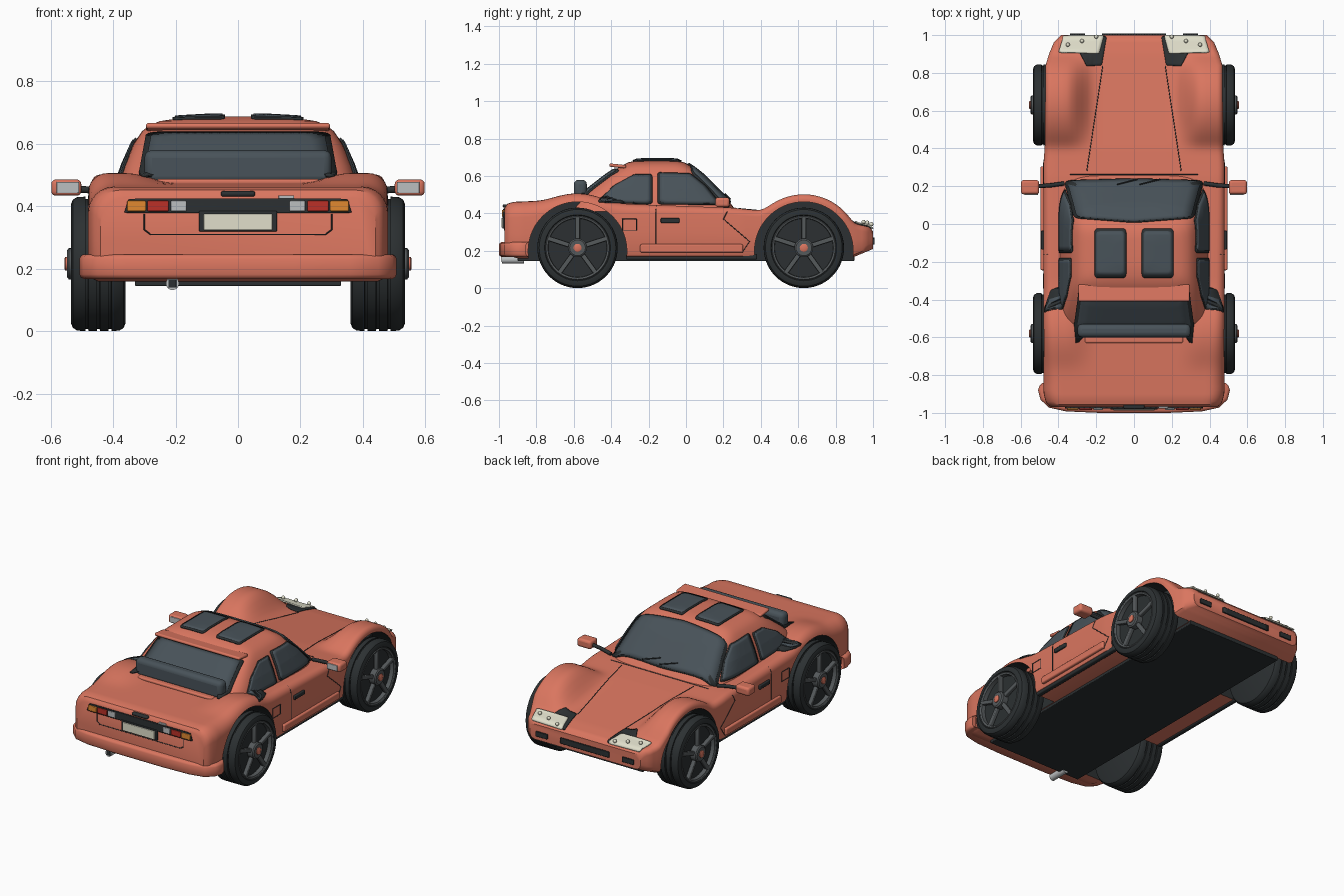
import bpy, bmesh
from math import sin, cos, pi, sqrt, radians
from mathutils import Vector as V
from mathutils.bvhtree import BVHTree

if "Cube" in bpy.data.objects:
    bpy.data.objects.remove(bpy.data.objects["Cube"])


def material(name, rgb):
    m = bpy.data.materials.new(name)
    m.diffuse_color = (*rgb, 1)
    m.use_nodes = True
    m.node_tree.nodes["Principled BSDF"].inputs["Base Color"].default_value = m.diffuse_color
    return m


PAINT = material("paint", (.70, .18, .115))
DARK = material("dark_trim", (.025, .03, .032))
GLASS = material("glass", (.065, .085, .1))
RIM = material("rim_grey", (.09, .1, .105))
CREAM = material("cream", (.75, .74, .6))
ORANGE = material("amber", (.75, .25, .03))
RED = material("red", (.5, .03, .02))
SILVER = material("silver", (.5, .52, .53))


def smooth(o):
    bpy.ops.object.select_all(action='DESELECT')
    o.select_set(True)
    bpy.context.view_layer.objects.active = o
    bpy.ops.object.shade_smooth_by_angle(angle=radians(35))


def mesh(name, verts, faces, mat, finish=True):
    me = bpy.data.meshes.new(name)
    me.from_pydata([tuple(v) for v in verts], [], faces)
    bm = bmesh.new()
    bm.from_mesh(me)
    bmesh.ops.recalc_face_normals(bm, faces=bm.faces)
    bm.to_mesh(me)
    bm.free()
    me.materials.append(mat)
    o = bpy.data.objects.new(name, me)
    bpy.context.collection.objects.link(o)
    if finish:
        smooth(o)
    return o


def loft(name, rings, mat, finish=True):
    n = len(rings[0])
    faces = [(i*n+j, i*n+(j+1) % n, (i+1)*n+(j+1) % n, (i+1)*n+j)
             for i in range(len(rings)-1) for j in range(n)]
    faces += [tuple(range(n)), tuple(range((len(rings)-1)*n, len(rings)*n))]
    return mesh(name, [p for r in rings for p in r], faces, mat, finish)


def box(name, c, size, mat, bevel=.008, rot=(0, 0, 0)):
    bpy.ops.mesh.primitive_cube_add(size=1, location=c, rotation=rot)
    o = bpy.context.object
    o.name, o.scale = name, size
    bpy.ops.object.transform_apply(location=False, rotation=False, scale=True)
    o.data.materials.append(mat)
    b = o.modifiers.new("bevel", 'BEVEL')
    b.width, b.segments = bevel, 3
    smooth(o)
    return o


def rod(name, pts, r, mat):
    cu = bpy.data.curves.new(name, 'CURVE')
    cu.dimensions, cu.bevel_depth, cu.bevel_resolution, cu.use_fill_caps = '3D', r, 2, True
    sp = cu.splines.new('POLY')
    sp.points.add(len(pts)-1)
    for p, q in zip(sp.points, pts):
        p.co = (*q, 1)
    cu.materials.append(mat)
    o = bpy.data.objects.new(name, cu)
    bpy.context.collection.objects.link(o)


def lathe(name, prof, x0, y0, z0, s, mat, n=56):
    return loft(name, [[(x0+s*x, y0+r*cos(2*pi*i/n), z0+r*sin(2*pi*i/n)) for i in range(n)]
                       for x, r in prof], mat)


def table(t, y):
    for (a, p), (b, q) in zip(t, t[1:]):
        if y <= b:
            return p+(q-p)*max(0, (y-a)/(b-a))
    return t[-1][1]


# body shell: cross-sections along y, with fender humps over the axles
AXLES = (-.58, .63)
WIDTH = [(-.97, .44), (-.95, .465), (-.89, .48), (.3, .48), (.42, .472), (.84, .468), (.9, .45), (.96, .425), (1, .385)]
CENTRE = [(-.97, .43), (-.955, .452), (-.92, .462), (-.6, .475), (-.3, .45), (.25, .43), (.4, .415), (.9, .345), (.98, .328), (1, .305)]
BOTTOM = [(-.97, .18), (-.9, .16), (.88, .16), (1, .21)]
ROUND = [(-.97, .08), (-.85, .085), (-.55, .06), (-.3, .045), (.4, .035), (.63, .03), (1, .03)]


def deck(x, y):
    c = table(CENTRE, y)
    hump = sum(.2+sqrt(max(0, .302**2-(y-a)**2)) for a in AXLES if abs(y-a) < .302)
    f = (c**24+hump**24)**(1/24)
    t = min(1, max(0, (x-.2)/.16))
    return c+(f-c)*t*t*(3-2*t)


def section(y):
    w, b, r = table(WIDTH, y), table(BOTTOM, y), table(ROUND, y)
    top = deck(w, y)-r
    half = [(w-.03, b), (w-.008, b+.012), (w, b+.035), (w, (b+.035+top)/2)]
    half += [(w-r+r*cos(a*pi/12), deck(w-r+r*cos(a*pi/12), y)-r+r*sin(a*pi/12)) for a in range(7)]
    half += [((w-r)*(1-k/16), deck((w-r)*(1-k/16), y)) for k in range(1, 16)]
    return [(x, y, z) for x, z in half]+[(0, y, deck(0, y))]+[(-x, y, z) for x, z in half[::-1]]


STEPS = [-.97, -.962, -.955, -.94]+[-.92+i*.02 for i in range(95)]+[.975, .985, 1]
body = loft("body", [section(y) for y in STEPS], PAINT, False)

# cabin: rounded plan outlines stacked by height (z, front y, back y, half width)
LEVELS = [(.41, .27, -.64, .40), (.46, .235, -.60, .39), (.53, .165, -.52, .366), (.6, .095, -.43, .335),
          (.64, .045, -.37, .308), (.66, .015, -.335, .283), (.673, -.01, -.31, .25),
          (.682, -.04, -.27, .19), (.687, -.08, -.22, .1)]


def plan(z, f, b, w, n=72):
    power = lambda v: abs(v)**(1/3)*(1 if v > 0 else -1)
    return [(w*power(cos(2*pi*(i+.5)/n)), (f+b)/2+(f-b)/2*power(sin(2*pi*(i+.5)/n)), z) for i in range(n)]


cabin = loft("cabin", [plan(*l) for l in LEVELS], PAINT)

# surface lookup, so that windows, lamps and seams lie on the bodywork
sv, sf = [], []
for o in (body, cabin):
    k = len(sv)
    sv += [v.co.copy() for v in o.data.vertices]
    sf += [[i+k for i in p.vertices] for p in o.data.polygons]
TREE = BVHTree.FromPolygons(sv, sf)


def project(a, b, side, off):
    o, d = {'top': ((a, b, 2), (0, 0, -1)), 'left': ((-2, a, b), (1, 0, 0)), 'right': ((2, a, b), (-1, 0, 0)),
            'rear': ((a, -3, b), (0, 1, 0)), 'front': ((a, 3, b), (0, -1, 0))}[side]
    loc, n, *_ = TREE.ray_cast(V(o), V(d))
    if loc is None:
        loc, n, *_ = TREE.find_nearest(V(o))
    return loc+n*(off if n.dot(V(d)) < 0 else -off)


def subdivide(pts, k, closed=True):
    m = len(pts)
    return [tuple(V(pts[i]).lerp(V(pts[(i+1) % m]), j/k)) for i in range(m if closed else m-1) for j in range(k)]


def patch(name, pts, side, mat, off=.004, grow=1.0, k=6):
    pts = subdivide(pts, k)
    for _ in range(2):
        pts = [tuple(V(p).lerp(V(q), t)) for p, q in zip(pts, pts[1:]+pts[:1]) for t in (.25, .75)]
    c = sum((V(p) for p in pts), V((0, 0)))/len(pts)
    rings, n = 6, len(pts)
    verts = [project(*(c+(V(p)-c)*grow*r/rings), side, off) for r in range(1, rings+1) for p in pts]
    verts.append(project(*c, side, off))
    faces = [(i*n+j, i*n+(j+1) % n, (i+1)*n+(j+1) % n, (i+1)*n+j) for i in range(rings-1) for j in range(n)]
    faces += [(j, (j+1) % n, rings*n) for j in range(n)]
    o = mesh(name, verts, faces, mat)
    m = o.modifiers.new("thickness", 'SOLIDIFY')
    m.thickness, m.offset = .008, 0


def window(name, pts, side, grow=1.09, k=5):
    patch(name+"_seal", pts, side, DARK, .003, grow, k)
    patch(name+"_glass", pts, side, GLASS, .006, 1, k)


def seam(name, pts, side):
    pts = subdivide(pts, 12, False)+[pts[-1]]
    rod(name, [project(*p, side, 0) for p in pts], .0022, DARK)


def rect(x0, x1, y0, y1):
    return [(x0, y0), (x1, y0), (x1, y1), (x0, y1)]


# glazing
window("windscreen", [(-.35, .222), (0, .232), (.35, .222), (.3, .035), (0, .012), (-.3, .035)], 'top', 1.05)
window("rear_window", [(-.3, .495), (.3, .495), (.275, .63), (-.275, .63)], 'rear', 1.06)
for s, side in ((1, 'right'), (-1, 'left')):
    window("front_side_window", [(-.14, .455), (.17, .452), (.1, .54), (.02, .605), (-.14, .61)], side)
    window("rear_side_window", [(-.46, .465), (-.19, .455), (-.19, .6), (-.28, .6), (-.38, .545)], side)
    window("roof_panel", rect(*sorted((s*.05, s*.2)), -.27, -.04), 'top', 1.12)
    # seams and door furniture
    seam("bonnet_seam", [(s*.165, .84), (s*.25, .28)], 'top')
    seam("door_rear_seam", [(-.16, .2), (-.16, .44)], side)
    seam("door_front_seam", [(.22, .41), (.2, .37), (.34, .25), (.3, .19)], side)
    seam("fuel_flap", rect(-.34, -.265, .31, .37)+[(-.34, .31)], side)
    box("door_handle", (s*.484, -.085, .362), (.016, .1, .026), DARK, .005)
    box("sill", (s*.482, .03, .213), (.026, .55, .045), PAINT)
    box("sill_strip", (s*.455, .03, .168), (.03, .7, .03), DARK)
    # mirrors
    rod("mirror_arm", [(s*.37, .215, .44), (s*.44, .205, .45), (s*.51, .2, .455)], .011, DARK)
    box("mirror", (s*.55, .195, .46), (.096, .075, .052), PAINT, .014)
    box("mirror_glass", (s*.545, .157, .46), (.072, .006, .036), SILVER, .002)
    rod("wiper", [project(s*.06-.03+i*.012, .2+i*.003, 'top', .014) for i in range(10)], .004, DARK)
    # headlamps
    patch("headlamp_surround", [(s*.145, .99), (s*.17, .84), (s*.25, .835), (s*.29, .91), (s*.28, .99)], 'top', DARK, .002)
    patch("headlamp", [(s*.16, .993), (s*.185, .9), (s*.4, .905), (s*.375, .99)], 'top', CREAM, .008)
    for x, y in ((.2, .98), (.275, .965), (.35, .945)):
        bpy.ops.mesh.primitive_uv_sphere_add(segments=12, ring_count=8, radius=.011,
                                             location=project(s*x, y, 'top', .02))
        bpy.context.object.name = "headlamp_stud"
        bpy.context.object.data.materials.append(CREAM)
        smooth(bpy.context.object)
    patch("fog_slot", rect(*sorted((s*.26, s*.34)), .235, .265), 'front', DARK)
    # tail lamps
    for nm, a, b, m in (("indicator", .295, .355, ORANGE), ("brake_lamp", .222, .29, RED), ("reverse_lamp", .165, .215, SILVER)):
        box(nm, (s*(a+b)/2, -.977, .401), (b-a, .016, .034), m, .004)
patch("grille", rect(-.17, .17, .235, .27), 'front', DARK)
patch("tail_panel", [(-.365, .378), (.365, .378), (.35, .425), (-.35, .425)], 'rear', DARK)
box("plate_frame", (0, -.974, .352), (.25, .016, .066), DARK, .004)
box("number_plate", (0, -.98, .35), (.22, .014, .052), CREAM, .003)
box("boot_handle", (0, -.965, .44), (.11, .03, .018), DARK)
box("boot_badge_blank", (.155, -.968, .43), (.05, .016, .01), SILVER, .002)
seam("boot_seam", [(-.3, .375), (-.3, .325), (-.28, .31), (.28, .31), (.3, .325), (.3, .375)], 'rear')
seam("scuttle_seam", [(-.34, .262), (.34, .262)], 'top')

# roof spoiler, engine cover, floor
box("roof_spoiler", (0, -.365, .654), (.59, .09, .018), PAINT, .008, (radians(-6), 0, 0))
box("engine_cover", (0, -.565, .525), (.6, .07, .11), GLASS, .025)
box("window_ledge", (0, -.61, .478), (.52, .04, .02), PAINT)
box("floor", (0, 0, .158), (.66, 1.8, .026), DARK, .004)

# rear bumper: plan outline stacked with rounded edges
OUT = [(.5, -.855), (.508, -.88), (.495, -.93), (.45, -.972), (.36, -.992), (.18, -1)]
loft("rear_bumper", [[(x-(.012*g if x > 0 else -.012*g), y+.012*g, z) for x, y in
                      [(.44, -.855)]+OUT+[(-x, y) for x, y in OUT[::-1]]+[(-.44, -.855), (-.38, -.93), (.38, -.93)]]
                     for z, g in ((.168, 1), (.173, .35), (.182, 0), (.232, 0), (.241, .35), (.246, 1))], PAINT)

# exhaust
bpy.ops.mesh.primitive_cylinder_add(radius=.021, depth=.12, location=(-.21, -.925, .153), rotation=(pi/2, 0, 0))
bpy.context.object.name = "exhaust"
bpy.context.object.data.materials.append(SILVER)
smooth(bpy.context.object)
lathe_tip = box("exhaust_bore", (-.21, -.985, .153), (.026, .004, .026), DARK, .0019)

# wheel arches cut from the body, and wheels
body.data.materials.append(DARK)
TREAD = [(0, .01), (0, .19), (.006, .205), (.02, .214)]
for g in (.05, .087, .124):
    TREAD += [(g-.005, .215), (g-.004, .208), (g+.004, .208), (g+.005, .215)]
TREAD += [(.155, .214), (.169, .205), (.175, .19), (.175, .176), (.168, .17), (.145, .165), (.145, .01)]
for s in (1, -1):
    for y in AXLES:
        cut = lathe("arch_cutter", [(0, .264), (.4, .264)], s*.335, y, .198, s, PAINT, 72)
        cut.data.materials.append(DARK)
        for p in cut.data.polygons:
            p.material_index = 1
        m = body.modifiers.new("arch", 'BOOLEAN')
        m.operation, m.object, m.solver = 'DIFFERENCE', cut, 'EXACT'
        bpy.context.view_layer.objects.active = body
        bpy.ops.object.modifier_apply(modifier=m.name)
        bpy.data.objects.remove(cut)
        lathe("tyre", TREAD, s*.36, y, .216, s, DARK)
        lathe("rim_ring", [(.14, .172), (.17, .172), (.174, .168), (.17, .158), (.14, .156)], s*.36, y, .216, s, RIM)
        lathe("hub", [(.14, .05), (.182, .05), (.188, .042), (.188, .01)], s*.36, y, .216, s, RIM, 32)
        lathe("hub_cap", [(.18, .022), (.193, .022), (.196, .016), (.196, .002)], s*.36, y, .216, s, PAINT, 12)
        for i in range(5):
            a = pi/2+2*pi*i/5
            box("spoke", (s*.52, y+.1*cos(a), .216+.1*sin(a)), (.024, .135, .024), RIM, .005, (a, 0, 0))
        rod("axle", [(0, y, .216), (s*.37, y, .216)], .02, DARK)
smooth(body)
